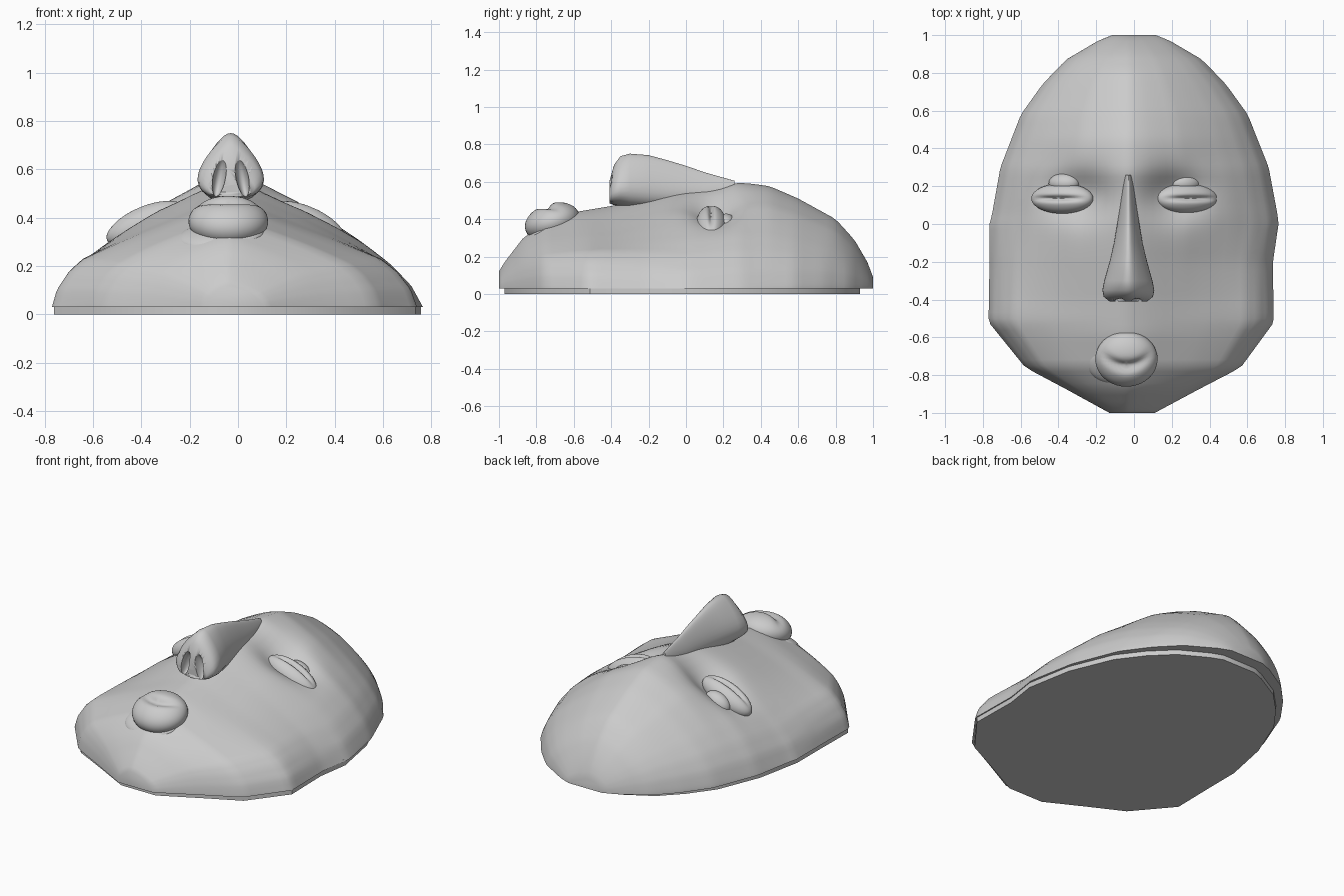
import bpy, bmesh, math
from mathutils import Matrix

cube = bpy.data.objects.get("Cube")
if cube:
    bpy.data.objects.remove(cube, do_unlink=True)

grey = bpy.data.materials.new("plain_grey")
grey.use_nodes = True
grey.diffuse_color = (0.6, 0.6, 0.6, 1)
grey.node_tree.nodes["Principled BSDF"].inputs["Base Color"].default_value = (0.6, 0.6, 0.6, 1)

AXIS = -0.04  # the features sit slightly off centre


def lerp(table, t):
    """Read a sorted table of (key, value) pairs."""
    for (a, va), (b, vb) in zip(table, table[1:]):
        if t <= b:
            return va + (vb - va) * max(0, t - a) / (b - a)
    return table[-1][1]


def finish(name, bm, angle=50):
    bmesh.ops.recalc_face_normals(bm, faces=bm.faces)
    mesh = bpy.data.meshes.new(name)
    bm.to_mesh(mesh)
    bm.free()
    mesh.materials.append(grey)
    obj = bpy.data.objects.new(name, mesh)
    bpy.context.collection.objects.link(obj)
    bpy.ops.object.select_all(action='DESELECT')
    obj.select_set(True)
    bpy.context.view_layer.objects.active = obj
    bpy.ops.object.shade_smooth_by_angle(angle=math.radians(angle))
    return obj


def loft(name, rings, angle=50):
    """Skin closed rings of equal length and cap both ends."""
    bm = bmesh.new()
    rows = [[bm.verts.new(p) for p in ring] for ring in rings]
    for a, b in zip(rows, rows[1:]):
        for i in range(len(a)):
            j = (i + 1) % len(a)
            bm.faces.new((a[i], a[j], b[j], b[i]))
    bm.faces.new(rows[0])
    bm.faces.new(rows[-1])
    return finish(name, bm, angle)


def blob(name, center, radii, rot_x=0, rot_y=0, crease=None):
    """Ellipsoid, optionally with a crease pressed into its top."""
    bm = bmesh.new()
    bmesh.ops.create_uvsphere(bm, u_segments=40, v_segments=28, radius=1)
    for v in bm.verts:
        if crease and v.co.z > 0:
            depth, width, base, bend = crease
            off = v.co.y - base - bend * v.co.x ** 2
            v.co.z -= depth * v.co.z * math.exp(-(off / width) ** 2) * (1 - v.co.x ** 2)
    bm.transform(Matrix.Translation(center) @ Matrix.Rotation(rot_y, 4, 'Y')
                 @ Matrix.Rotation(rot_x, 4, 'X') @ Matrix.Diagonal((*radii, 1)))
    return finish(name, bm, 80)


# Face shell: outline half widths, sideways lean, ridge heights and cross-sections
outline = [(-1, .12), (-.87, .36), (-.76, .57), (-.52, .755), (-.21, .75), (0, .765),
           (.3, .71), (.58, .6), (.74, .485), (.87, .36), (.97, .19), (1, .115)]
lean = [(-1, -.01), (-.76, -.005), (-.5, -.015), (-.2, -.015), (.05, .004), (1, 0)]
ridge = [(-1, .12), (-.97, .17), (-.87, .3), (-.75, .385), (-.58, .44), (-.4, .47), (-.2, .515),
         (0, .56), (.15, .59), (.27, .605), (.45, .575), (.6, .51), (.8, .4), (.9, .29),
         (.97, .17), (1, .09)]
brow_section = [(0, 1), (.1, .965), (.2, .91), (.4, .78), (.55, .64), (.71, .48), (.84, .33),
                (.94, .17), (1, 0)]
jaw_section = [(0, 1), (.1, .965), (.2, .91), (.4, .77), (.57, .65), (.82, .46), (.9, .34),
               (.97, .17), (1, 0)]
crown_round = [(-1, .55), (-.55, .03), (0, 0), (.35, .07), (.6, .2), (.8, .35), (1, .55)]
jaw_weight = [(-.45, 1), (0, 0)]
RIM = 0.03


def shell_ring(y):
    w, h = lerp(outline, y), lerp(ridge, y) - RIM
    jaw, round_part = lerp(jaw_weight, y), lerp(crown_round, y)
    ring = []
    for i in range(57):
        u = math.sin(math.pi * (i / 56 - 0.5))
        v = (1 - jaw) * lerp(brow_section, abs(u)) + jaw * lerp(jaw_section, abs(u))
        v += round_part * (math.sqrt(max(0, 1 - u * u)) - v)
        x = w * u - 0.03 * (1 - u * u) + lerp(lean, y)
        z = RIM + h * v
        # eye sockets, deepest beside the nose
        for side in (-1, 1):
            dx = (x - AXIS - side * 0.26) / 0.17
            dy = (y - 0.16) / 0.13
            z -= 0.12 * math.exp(-dx * dx - dy * dy) * (1 - u * u)
        ring.append((x, y, max(z, RIM)))
    return ring


stations = sorted({-1 + i / 32 for i in range(65)} | {-.985, .985})
loft("face_shell", [shell_ring(y) for y in stations])

# Flat base plate, set in at the chin and the crown
bm = bmesh.new()
edge = [(lean_x + side * w, y) for side, rows in ((1, outline), (-1, outline[::-1]))
        for y, w in rows for lean_x in [lerp(lean, y)]]
base = bm.faces.new([bm.verts.new((x * 0.99, y * 0.95 - 0.02, 0)) for x, y in edge])
top = bmesh.ops.extrude_face_region(bm, geom=[base])["geom"]
bmesh.ops.translate(bm, verts=[g for g in top if isinstance(g, bmesh.types.BMVert)],
                    vec=(0, 0, RIM + 0.01))
finish("base_plate", bm, 30)

# Nose: rounded triangular sections of (y, bottom, top, half width)
nose_sections = [(.26, .54, .605, .02), (.1, .48, .65, .045), (0, .47, .685, .062),
                 (-.1, .46, .715, .08), (-.2, .455, .742, .105), (-.3, .46, .75, .135),
                 (-.35, .47, .737, .145), (-.385, .475, .69, .138), (-.41, .485, .6, .105)]
rings = []
for y, low, high, w in nose_sections:
    ring = []
    for i in range(32):
        a = 2 * math.pi * i / 32
        ring.append((AXIS + 0.01 + w * math.sin(a) * (0.88 - 0.38 * math.cos(a)), y,
                     (low + high) / 2 + (high - low) / 2 * math.cos(a)))
    rings.append(ring)
nose = loft("nose", rings, 60)

# Nostrils cut into the nose
for side in (-1, 1):
    cutter = blob("nostril_cutter", (AXIS + 0.01 + side * 0.047, -0.413, 0.57),
                  (0.026, 0.045, 0.085), 0.2, -side * 0.18)
    cutter.hide_render = True
    cut = nose.modifiers.new("nostril", 'BOOLEAN')
    cut.operation = 'DIFFERENCE'
    cut.solver = 'EXACT'
    cut.object = cutter
    bpy.context.view_layer.objects.active = nose
    bpy.ops.object.modifier_apply(modifier=cut.name)
    bpy.data.objects.remove(cutter, do_unlink=True)

# Eyes: creased lids with a round fold behind
for side, label in ((-1, "right"), (1, "left")):
    x = AXIS - 0.01 + side * 0.33
    tilt = side * 0.4
    blob(label + "_eyelids", (x, 0.135, 0.375), (0.175, 0.08, 0.077), 0, tilt,
         (0.35, 0.16, 0, 0))
    blob(label + "_upper_fold", (x - side * 0.01, 0.215, 0.365), (0.085, 0.055, 0.06), 0, tilt)

# Mouth: pouting lips with a curved crease, over a shallow lower fold
blob("lips", (AXIS, -0.715, 0.385), (0.165, 0.15, 0.1), 0.3, 0, (0.3, 0.2, -0.08, 0.6))
blob("lower_lip_fold", (AXIS - 0.03, -0.745, 0.325), (0.18, 0.12, 0.045), 0.45, -0.1)
